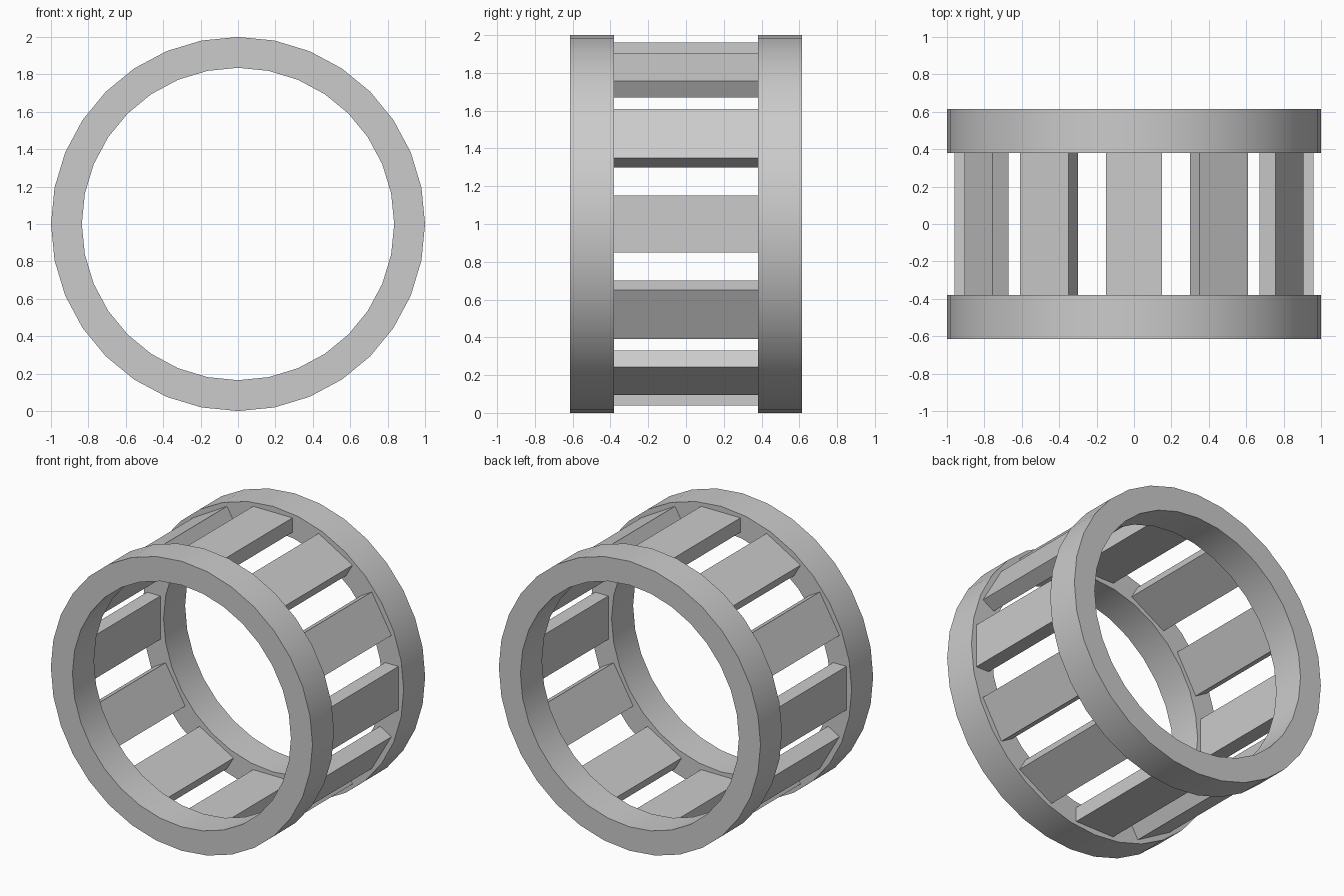
import bpy, bmesh, math
from mathutils import Matrix

if "Cube" in bpy.data.objects:
    bpy.data.objects.remove(bpy.data.objects["Cube"])

R_OUT, R_IN, SIDES = 1.0, 0.835, 32
Y_IN, Y_OUT = 0.38, 0.615
BARS = 12


def add_object(name, bm):
    bmesh.ops.recalc_face_normals(bm, faces=bm.faces)
    mesh = bpy.data.meshes.new(name)
    bm.to_mesh(mesh)
    bm.free()
    obj = bpy.data.objects.new(name, mesh)
    bpy.context.collection.objects.link(obj)
    return obj


def ring(name, y0, y1):
    # Rectangular section swept around the y axis
    bm = bmesh.new()
    section = [(R_OUT, y0), (R_OUT, y1), (R_IN, y1), (R_IN, y0)]
    loops = []
    for i in range(SIDES):
        a = 2 * math.pi * i / SIDES
        loops.append([bm.verts.new((r * math.cos(a), y, 1 + r * math.sin(a)))
                      for r, y in section])
    for i in range(SIDES):
        a, b = loops[i], loops[(i + 1) % SIDES]
        for j in range(4):
            k = (j + 1) % 4
            bm.faces.new((a[j], a[k], b[k], b[j]))
    obj = add_object(name, bm)
    bpy.ops.object.select_all(action='DESELECT')
    obj.select_set(True)
    bpy.context.view_layer.objects.active = obj
    bpy.ops.object.shade_smooth_by_angle(angle=math.radians(30))


# End rings
ring("front_ring", -Y_OUT, -Y_IN)
ring("back_ring", Y_IN, Y_OUT)

# Flat bars joining the rings
for i in range(BARS):
    bm = bmesh.new()
    place = (Matrix.Translation((0, 0, 1))
             @ Matrix.Rotation(2 * math.pi * i / BARS, 4, 'Y')
             @ Matrix.Translation((0, 0, 0.91))
             @ Matrix.Diagonal((0.3, 2 * Y_IN, 0.1, 1)))
    bmesh.ops.create_cube(bm, size=1, matrix=place)
    add_object(f"cage_bar_{i + 1}", bm)
